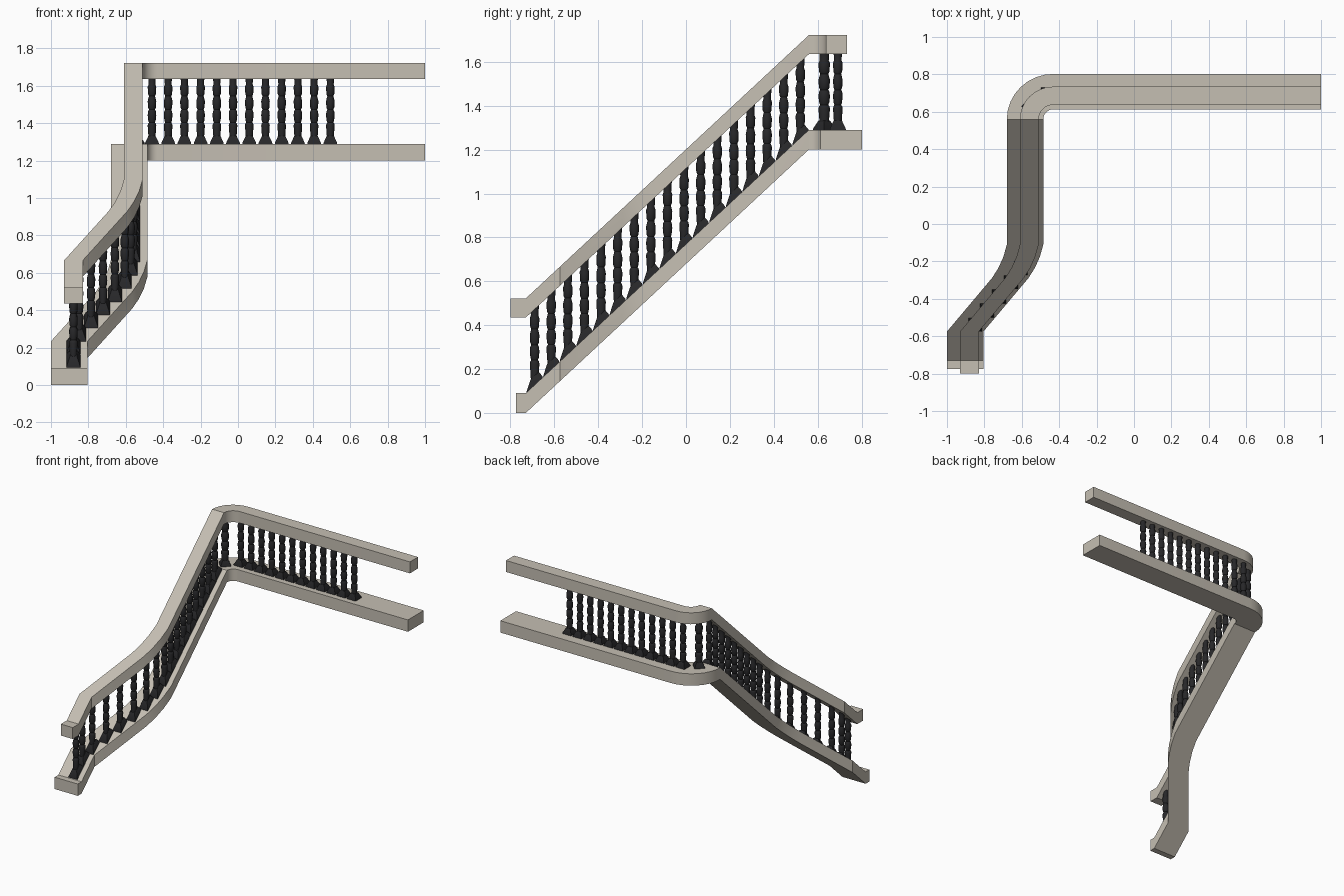
import bpy, bmesh, math

if "Cube" in bpy.data.objects:
    bpy.data.objects.remove(bpy.data.objects["Cube"])


def material(name, rgb):
    m = bpy.data.materials.new(name)
    m.diffuse_color = (*rgb, 1)
    m.use_nodes = True
    m.node_tree.nodes["Principled BSDF"].inputs["Base Color"].default_value = m.diffuse_color
    return m


STONE = material("warm grey stone", (0.56, 0.52, 0.45))
DARK = material("charcoal", (0.02, 0.02, 0.022))

# plan of the stair centre line up to the corner: (x, y)
PLAN = [(-0.88, -0.73), (-0.88, -0.575), (-0.64, -0.29), (-0.605, -0.235),
        (-0.578, -0.175), (-0.56, -0.11), (-0.56, 0.56)]
CORNER = (-0.43, 0.56)
RADIUS = 0.13
SLOPE = 1.2 / 1.29


def rise(y):
    """Height of the stair above its start."""
    return SLOPE * (min(max(y, -0.73), 0.56) + 0.73)


def centre_x(y):
    for (x0, y0), (x1, y1) in zip(PLAN, PLAN[1:]):
        if y <= y1:
            return x0 + (x1 - x0) * max(0, (y - y0) / (y1 - y0))
    return PLAN[-1][0]


def finish(bm, name, mat, angle):
    bmesh.ops.recalc_face_normals(bm, faces=bm.faces)
    me = bpy.data.meshes.new(name)
    bm.to_mesh(me)
    bm.free()
    ob = bpy.data.objects.new(name, me)
    bpy.context.collection.objects.link(ob)
    me.materials.append(mat)
    bpy.ops.object.select_all(action='DESELECT')
    ob.select_set(True)
    bpy.context.view_layer.objects.active = ob
    bpy.ops.object.shade_smooth_by_angle(angle=math.radians(angle))
    return ob


def rail(name, y_start, z0, thick, outer, inner):
    """Rectangular rail swept up the stair, round the corner and along the landing."""
    edges = []
    for x, y in [(PLAN[0][0], y_start)] + PLAN:
        edges.append(((x - outer, y), (x + inner, y)))
    for i in range(1, 9):
        a = math.pi - i * math.pi / 16
        edges.append(tuple((CORNER[0] + r * math.cos(a), CORNER[1] + 0.97 * r * math.sin(a))
                           for r in (RADIUS + outer, RADIUS - inner)))
    edges.append(((1, edges[-1][0][1]), (1, edges[-1][1][1])))
    bm = bmesh.new()
    rings = []
    for (lx, ly), (rx, ry) in edges:
        zl, zr = z0 + rise(ly), z0 + rise(ry)
        rings.append([bm.verts.new(c) for c in ((lx, ly, zl), (rx, ry, zr),
                                                (rx, ry, zr + thick), (lx, ly, zl + thick))])
    for a, b in zip(rings, rings[1:]):
        for i in range(4):
            j = (i + 1) % 4
            bm.faces.new((a[i], a[j], b[j], b[i]))
    bm.faces.new(rings[0])
    bm.faces.new(rings[-1])
    return finish(bm, name, STONE, 35)


# turned profile: (height fraction, radius)
TURNED = [(0.05, .018), (0.12, .019), (0.28, .023), (0.31, .021), (0.33, .016), (0.36, .020),
          (0.44, .023), (0.50, .021), (0.53, .016), (0.56, .021), (0.66, .023), (0.72, .018),
          (0.74, .016), (0.77, .021), (0.88, .023), (0.92, .018), (1.06, .021)]
SIDES = 10


def baluster(bm, x, y, scale=1.0, turn=0.0):
    foot, height = 0.09 + rise(y), 0.345
    # turned shaft
    rings = []
    for f, r in TURNED:
        rings.append([bm.verts.new((x + scale * r * math.cos(2 * math.pi * i / SIDES),
                                    y + scale * r * math.sin(2 * math.pi * i / SIDES),
                                    foot + f * height)) for i in range(SIDES)])
    for a, b in zip(rings, rings[1:]):
        for i in range(SIDES):
            j = (i + 1) % SIDES
            bm.faces.new((a[i], a[j], b[j], b[i]))
    bm.faces.new(rings[0])
    bm.faces.new(rings[-1])
    # flared square foot whose underside follows the slope
    levels = []
    for half, top in ((.037, -.004), (.036, .006), (.019, .042)):
        ring = []
        for i in range(4):
            a = math.pi / 4 + i * math.pi / 2 + turn
            px = x + half * math.sqrt(2) * math.cos(a)
            py = y + half * math.sqrt(2) * math.sin(a)
            ring.append(bm.verts.new((px, py, 0.09 + rise(py) + top)))
        levels.append(ring)
    for a, b in zip(levels, levels[1:]):
        for i in range(4):
            j = (i + 1) % 4
            bm.faces.new((a[i], a[j], b[j], b[i]))
    bm.faces.new(levels[0])
    bm.faces.new(levels[-1])


# rails
rail("base_rail", -0.775, 0.0, 0.09, 0.12, 0.075)
rail("hand_rail", -0.80, 0.435, 0.087, 0.05, 0.05)

# balusters up the stair
bm = bmesh.new()
for k in range(17):
    y = -0.69 + k * 0.0757
    baluster(bm, centre_x(y), y)
finish(bm, "stair_balusters", DARK, 40)

# corner baluster
bm = bmesh.new()
baluster(bm, -0.55, 0.63, 1.2, math.pi / 4)
finish(bm, "corner_baluster", DARK, 40)

# balusters along the landing
bm = bmesh.new()
for k in range(12):
    baluster(bm, -0.46 + k * 0.0867, 0.692)
finish(bm, "landing_balusters", DARK, 40)
